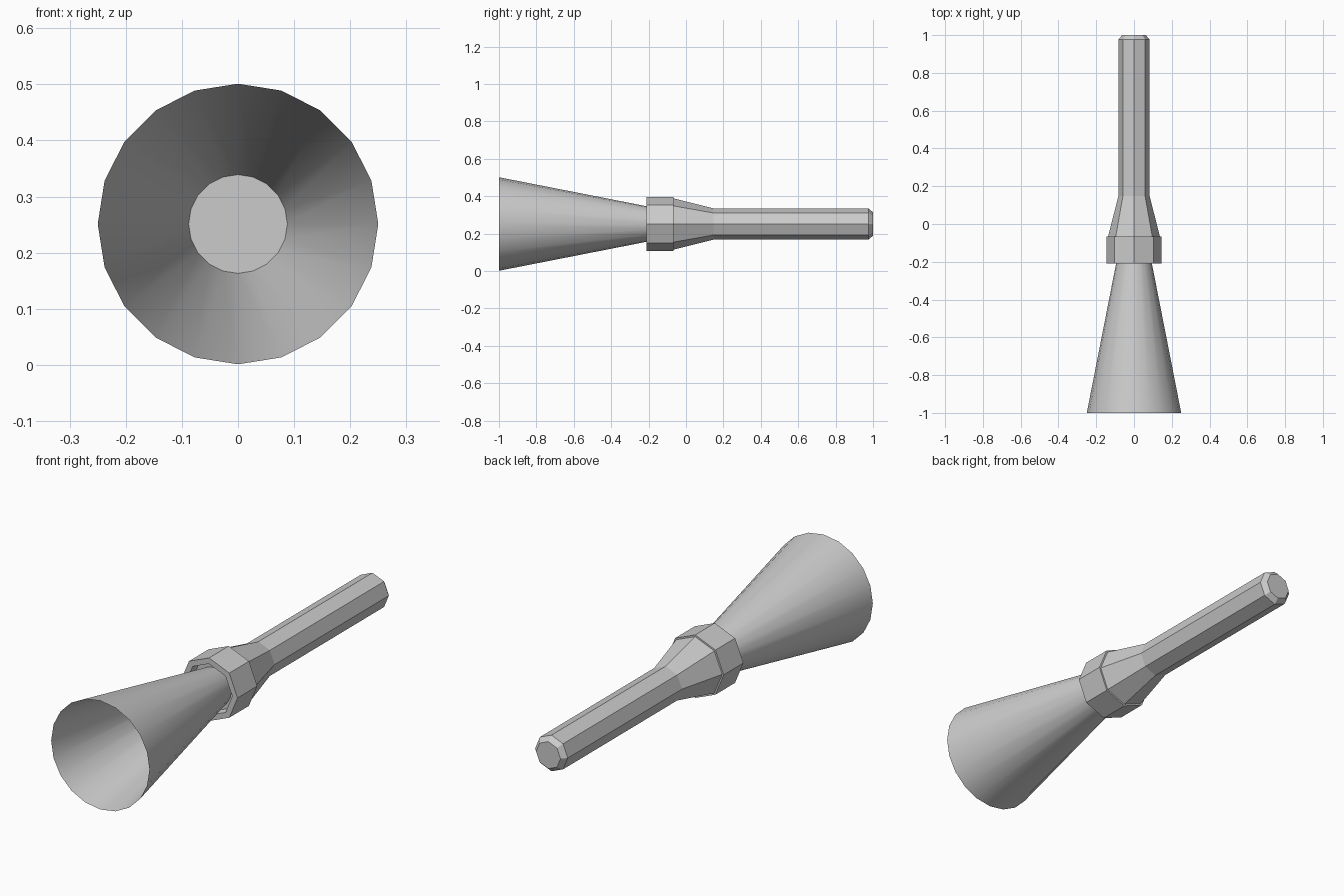
import bpy, bmesh
from math import sin, cos, pi

if "Cube" in bpy.data.objects:
    bpy.data.objects.remove(bpy.data.objects["Cube"])

AXIS_Z = 0.251


def lathe(name, profile, sides, cap_start=False, cap_end=False, smooth=False):
    """Turn (y, radius) pairs around the long axis."""
    bm = bmesh.new()
    rings = []
    for y, r in profile:
        rings.append([bm.verts.new((r * sin(2 * pi * i / sides), y,
                                    AXIS_Z + r * cos(2 * pi * i / sides)))
                      for i in range(sides)])
    for a, b in zip(rings, rings[1:]):
        for i in range(sides):
            j = (i + 1) % sides
            bm.faces.new((a[i], a[j], b[j], b[i]))
    if cap_start:
        bm.faces.new(rings[0])
    if cap_end:
        bm.faces.new(rings[-1])
    bmesh.ops.recalc_face_normals(bm, faces=bm.faces)
    for f in bm.faces:
        f.smooth = smooth
    mesh = bpy.data.meshes.new(name)
    bm.to_mesh(mesh)
    bm.free()
    obj = bpy.data.objects.new(name, mesh)
    bpy.context.collection.objects.link(obj)
    return obj


# Open, thin-walled horn
lathe("horn", [(-1.0, 0.25), (-0.175, 0.088)], 20, smooth=True)

# Octagonal handle: recessed socket, collar, taper, shaft and chamfered tip
lathe("handle", [(-0.175, 0.112), (-0.21, 0.118), (-0.21, 0.145),
                 (-0.067, 0.145), (-0.067, 0.137), (0.148, 0.083),
                 (0.977, 0.083), (1.0, 0.062)],
      8, cap_start=True, cap_end=True)
